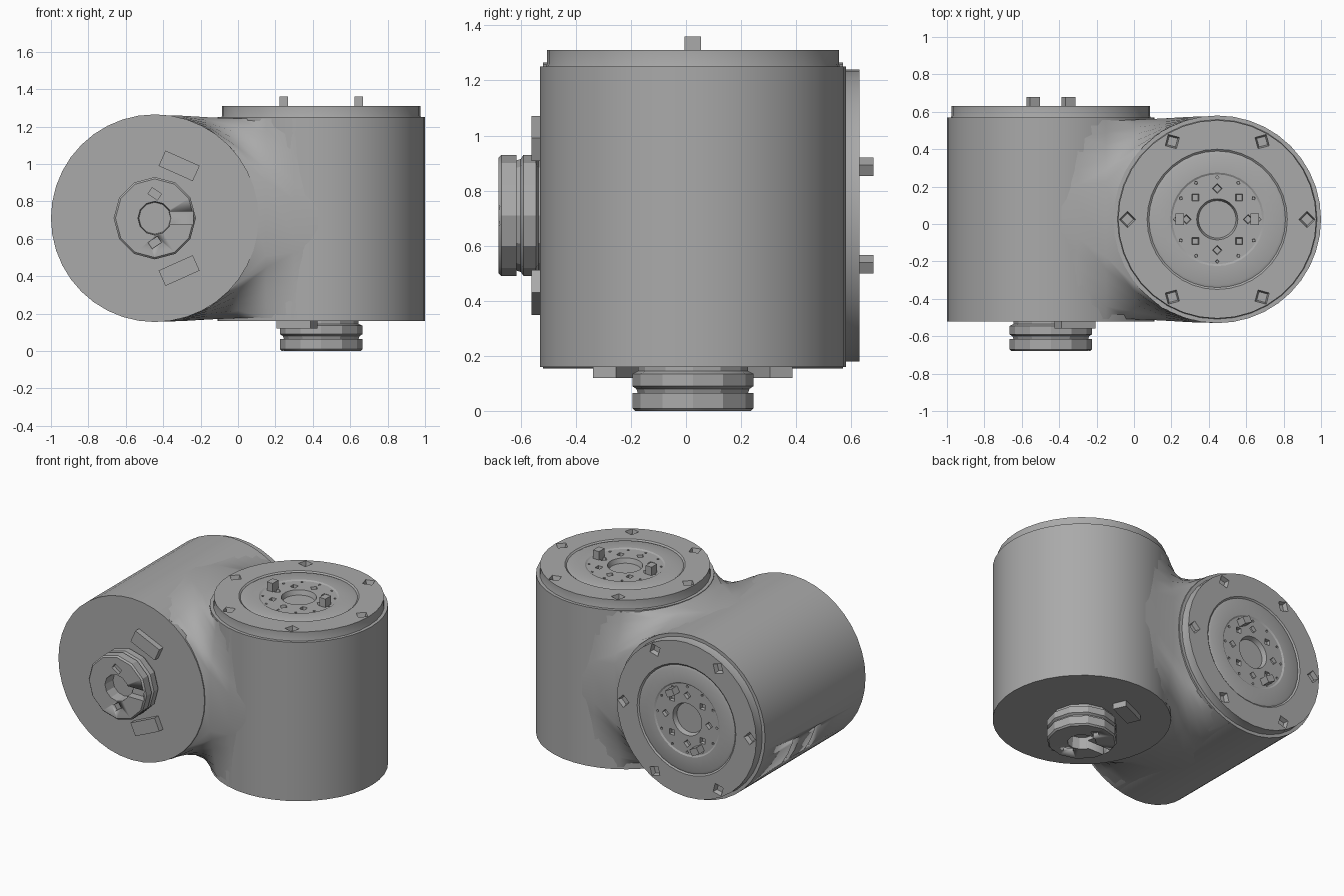
import bpy, bmesh
from math import sin, cos, pi, radians
from mathutils import Matrix, Vector

old = bpy.data.objects.get("Cube")
if old:
    bpy.data.objects.remove(old, do_unlink=True)

grey = bpy.data.materials.new("machined grey")
grey.use_nodes = True
grey.diffuse_color = (0.4, 0.4, 0.4, 1)
grey.node_tree.nodes["Principled BSDF"].inputs["Base Color"].default_value = (0.4, 0.4, 0.4, 1)

R = 0.555


def finish(bm, name, frame=Matrix(), angle=35):
    bmesh.ops.recalc_face_normals(bm, faces=bm.faces)
    bm.transform(frame)
    mesh = bpy.data.meshes.new(name)
    bm.to_mesh(mesh)
    bm.free()
    mesh.materials.append(grey)
    ob = bpy.data.objects.new(name, mesh)
    bpy.context.collection.objects.link(ob)
    smooth(ob, angle)
    return ob


def activate(ob):
    bpy.ops.object.select_all(action='DESELECT')
    ob.select_set(True)
    bpy.context.view_layer.objects.active = ob


def smooth(ob, angle):
    activate(ob)
    bpy.ops.object.shade_smooth_by_angle(angle=radians(angle))


def loft(bm, rings):
    loops = [[bm.verts.new(p) for p in ring] for ring in rings]
    n = len(loops[0])
    for a, b in zip(loops, loops[1:]):
        for i in range(n):
            j = (i + 1) % n
            bm.faces.new((a[i], a[j], b[j], b[i]))
    bm.faces.new(loops[0])
    bm.faces.new(loops[-1])


def lathe(name, profile, sides, frame, angle=35):
    bm = bmesh.new()
    loft(bm, [[(r * cos(2 * pi * i / sides), r * sin(2 * pi * i / sides), z)
               for i in range(sides)] for r, z in profile])
    return finish(bm, name, frame, angle)


def add_box(bm, centre, size, turn=0.0):
    m = Matrix.Translation(centre) @ Matrix.Rotation(turn, 4, 'Z') @ Matrix.Diagonal((*size, 1))
    bmesh.ops.create_cube(bm, size=1, matrix=m)


def add_pits(bm, count, radius, pit, z, depth):
    for i in range(count):
        a = 2 * pi * i / count
        m = Matrix.Translation((radius * cos(a), radius * sin(a), z)) @ Matrix.Rotation(a, 4, 'Z')
        bmesh.ops.create_cone(bm, cap_ends=True, segments=4, radius1=pit * 0.6,
                              radius2=pit, depth=2 * depth, matrix=m)


def cut(ob, bm, frame):
    tool = finish(bm, "cutter", frame)
    tool.hide_render = True
    mod = ob.modifiers.new("cut", 'BOOLEAN')
    mod.operation = 'DIFFERENCE'
    mod.solver = 'EXACT'
    mod.object = tool
    activate(ob)
    bpy.ops.object.modifier_apply(modifier=mod.name)
    bpy.data.objects.remove(tool, do_unlink=True)


def joint(prefix, frame, pin_angle, side_slots):
    # Main drum
    body = lathe(prefix + "_drum", [(R, -0.52), (R, 0.57)], 40, frame)
    if side_slots:
        bm = bmesh.new()
        for z in (0.2, -0.04):
            add_box(bm, (R * cos(0.45), -R * sin(0.45), z), (0.08, 0.2, 0.07), -0.45)
        cut(body, bm, frame)

    # Output flange with stepped face, bolt pits and central bore
    flange = lathe(prefix + "_flange",
                   [(0.54, 0.55), (0.53, 0.58), (0.53, 0.63), (0.375, 0.63), (0.365, 0.622),
                    (0.35, 0.628), (0.25, 0.628), (0.24, 0.622), (0.11, 0.622), (0.1, 0.59)],
                   36, frame)
    bm = bmesh.new()
    add_pits(bm, 6, 0.48, 0.055, 0.63, 0.03)
    add_pits(bm, 8, 0.165, 0.035, 0.63, 0.03)
    add_pits(bm, 12, 0.225, 0.014, 0.63, 0.02)
    cut(flange, bm, frame)
    smooth(flange, 25)

    # Locating pins
    bm = bmesh.new()
    for k in (0, pi):
        a = pin_angle + k
        add_box(bm, (0.2 * cos(a), 0.2 * sin(a), 0.645), (0.045, 0.06, 0.07), a)
    finish(bm, prefix + "_pins", frame, 20)

    # Connector plug: base collar, neck and slotted tip
    plug = lathe(prefix + "_plug",
                 [(0.2, -0.5), (0.2, -0.535), (0.22, -0.545), (0.22, -0.59), (0.205, -0.6),
                  (0.2, -0.615), (0.22, -0.615), (0.22, -0.67), (0.21, -0.68),
                  (0.09, -0.68), (0.085, -0.6)], 12, frame, 25)
    bm = bmesh.new()
    add_box(bm, (-0.14, 0, -0.67), (0.13, 0.07, 0.09))
    for s in (-1, 1):
        add_box(bm, (0, s * 0.13, -0.68), (0.06, 0.04, 0.05), 0.6 * s)
    cut(plug, bm, frame)

    # Raised key blocks beside the plug
    bm = bmesh.new()
    for s in (-1, 1):
        add_box(bm, (-0.13, s * 0.28, -0.53), (0.2, 0.09, 0.06), s * 0.42)
    finish(bm, prefix + "_keys", frame, 20)


# The two drums: one upright, one lying front to back, half a turn apart
upright = Matrix.Translation((0.445, 0.025, 0.68))
lying = Matrix.Translation((-0.445, 0, 0.71)) @ Matrix.Rotation(pi, 4, Vector((0, 1, 1)))
joint("upright", upright, 0.0, False)
joint("lying", lying, radians(118), True)

# Blended saddle between the drums: chamfered sections with rounded corners
stations = (-0.44, -0.3, -0.15, 0, 0.15, 0.3, 0.44)
width = (0.05, 0.1, 0.2, 0.345, 0.473, 0.535, 0.55)
reach = (0.553, 0.549, 0.54, 0.533, 0.533, 0.535, 0.535)
bm = bmesh.new()
rings = []
for i, x in enumerate(stations):
    w, h = width[i], width[-1 - i]
    hz, hy = reach[i], reach[-1 - i]
    quarter = []
    for k in range(6):
        t = k / 5
        corner = Vector((0.75 * max(w, h), 0.75 * max(w, h)))
        a, b = Vector((hy, min(h, hz))), Vector((min(w, hy), hz))
        mid = (a + b) / 2 * 0.98
        quarter.append(a * (1 - t) ** 2 + mid * 2 * t * (1 - t) + b * t * t)
    ring = []
    for sy, sz, rev in ((1, 1, 1), (-1, 1, -1), (-1, -1, 1), (1, -1, -1)):
        ring += [(x, 0.024 + sy * p.x, 0.709 + sz * p.y) for p in quarter[::rev]]
    rings.append(ring)
loft(bm, rings)
finish(bm, "saddle", Matrix(), 45)
